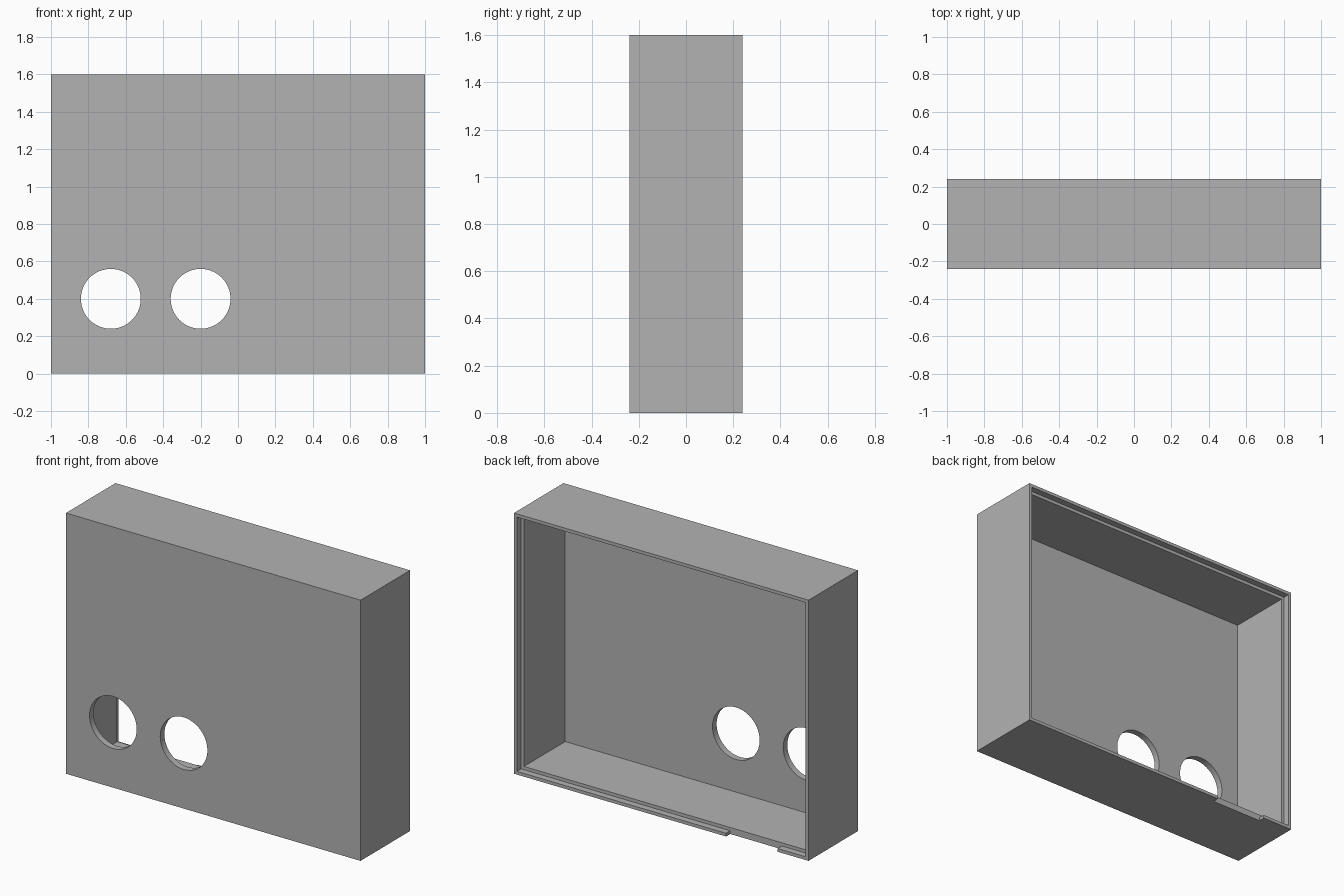
import bpy
from math import radians

# Remove the default cube
cube = bpy.data.objects.get("Cube")
if cube:
    bpy.data.objects.remove(cube, do_unlink=True)

# Overall size and wall details
W, D, H = 2.0, 0.48, 1.6
WALL = 0.04
LIP = 0.02
LEDGE_Y = D / 2 - 0.04
PAST = D / 2 + 0.1

grey = bpy.data.materials.new("plain_grey")
grey.use_nodes = True
colour = (0.45, 0.45, 0.45, 1)
grey.diffuse_color = colour
grey.node_tree.nodes["Principled BSDF"].inputs["Base Color"].default_value = colour


def box(name, low, high):
    """Axis-aligned box between two corners."""
    centre = [(a + b) / 2 for a, b in zip(low, high)]
    bpy.ops.mesh.primitive_cube_add(size=1, location=centre)
    obj = bpy.context.object
    obj.name = name
    obj.scale = [b - a for a, b in zip(low, high)]
    bpy.ops.object.transform_apply(location=True, rotation=True, scale=True)
    obj.data.materials.append(grey)
    return obj


def hole_cutter(name, x, z, radius):
    """Round cutter running through the front wall."""
    bpy.ops.mesh.primitive_cylinder_add(
        vertices=64, radius=radius, depth=0.2,
        location=(x, -D / 2, z), rotation=(radians(90), 0, 0))
    obj = bpy.context.object
    obj.name = name
    obj.data.materials.append(grey)
    return obj


def cut(target, cutter):
    """Subtract the cutter, then discard it."""
    cutter.hide_render = True
    mod = target.modifiers.new("cut", "BOOLEAN")
    mod.operation = "DIFFERENCE"
    mod.solver = "EXACT"
    mod.object = cutter
    bpy.context.view_layer.objects.active = target
    bpy.ops.object.modifier_apply(modifier=mod.name)
    bpy.data.objects.remove(cutter, do_unlink=True)


# Enclosure shell, open at the back
shell = box("enclosure_shell", (-W / 2, -D / 2, 0), (W / 2, D / 2, H))
cut(shell, box("cavity_cutter",
               (-W / 2 + WALL, -D / 2 + WALL, WALL),
               (W / 2 - WALL, PAST, H - WALL)))

# Stepped rim that seats a back cover
cut(shell, box("rim_cutter",
               (-W / 2 + LIP, LEDGE_Y, LIP),
               (W / 2 - LIP, PAST, H - LIP)))

# Notch in the bottom lip
cut(shell, box("notch_cutter", (-0.79, LEDGE_Y, -0.1), (-0.44, PAST, 0.03)))

# Two round openings in the front wall
for x in (-0.68, -0.2):
    cut(shell, hole_cutter("hole_cutter", x, 0.4, 0.16))

# Smooth hole walls with crisp edges
bpy.ops.object.select_all(action="DESELECT")
shell.select_set(True)
bpy.context.view_layer.objects.active = shell
bpy.ops.object.shade_smooth_by_angle(angle=radians(30))
